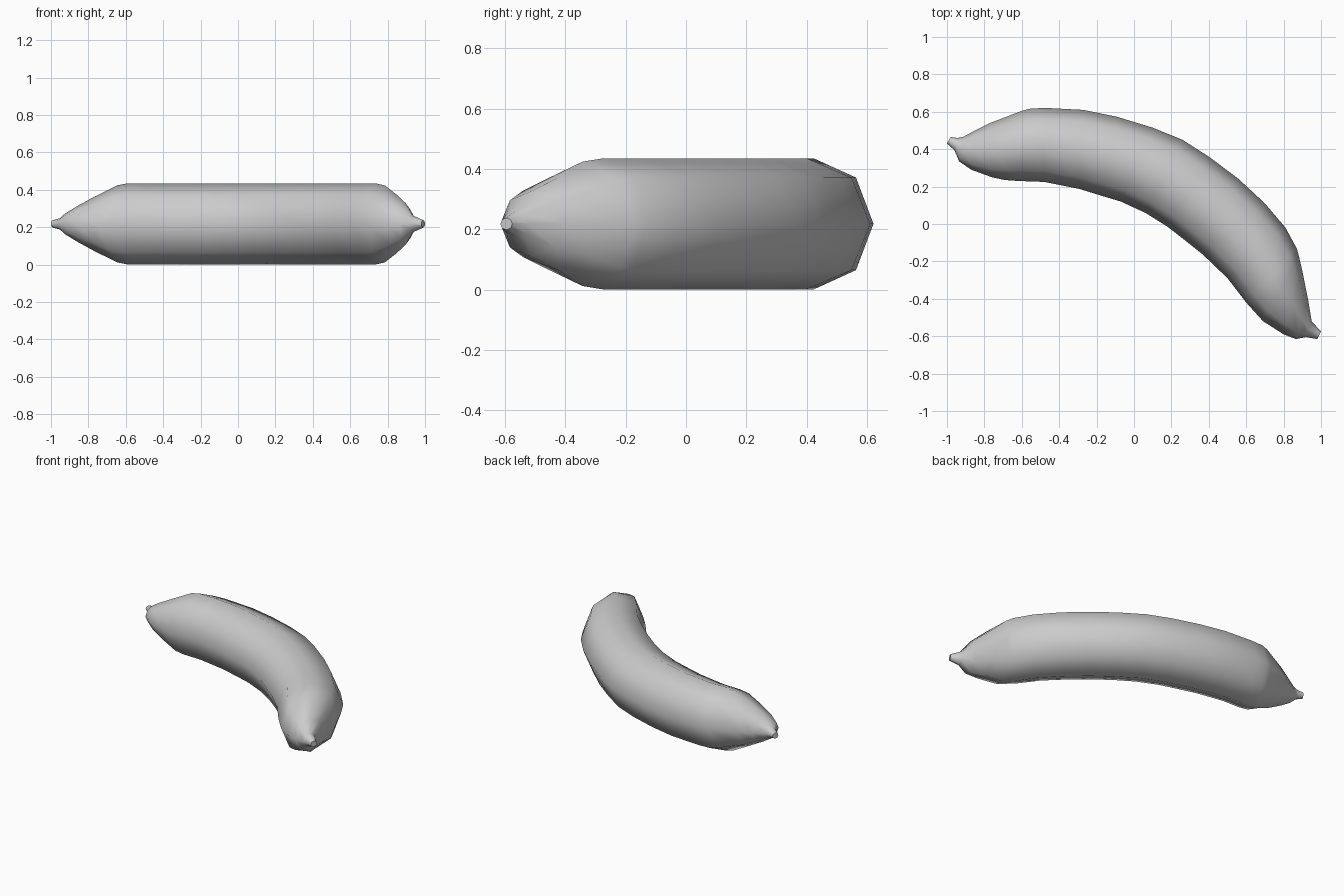
import bpy, bmesh, math
from mathutils import Vector

cube = bpy.data.objects.get("Cube")
if cube:
    bpy.data.objects.remove(cube, do_unlink=True)

SIDES = 8
MID_Z = 0.218

# Peel material
peel = bpy.data.materials.new("plain grey")
peel.use_nodes = True
grey = (0.6, 0.6, 0.6, 1)
peel.diffuse_color = grey
peel.node_tree.nodes["Principled BSDF"].inputs["Base Color"].default_value = grey

# Cross-sections: outer x, y, inner x, y, half height
FULL = 0.217
sections = [
    (-.98, .465, -1.0, .43, .02), (-.945, .46, -.96, .395, .03),
    (-.915, .465, -.935, .335, .055), (-.85, .50, -.87, .29, .095),
    (-.77, .54, -.76, .25, .147), (-.60, .605, -.69, .235, .206),
    (-.56, .616, -.62, .23, FULL), (-.48, .621, -.48, .225, FULL),
    (-.27, .61, -.29, .187, FULL), (-.09, .573, -.17, .15, FULL),
    (.10, .515, -.07, .12, FULL), (.26, .45, .06, .06, FULL),
    (.40, .36, .18, -.015, FULL), (.56, .24, .27, -.085, FULL),
    (.70, .11, .37, -.165, FULL), (.81, -.02, .50, -.29, FULL),
    (.87, -.13, .60, -.42, FULL), (.88, -.165, .69, -.52, .206),
    (.90, -.25, .80, -.59, .155), (.93, -.40, .865, -.615, .11),
    (.95, -.52, .92, -.605, .045), (1.0, -.575, .98, -.615, .02),
]

# Curved fruit body with its stem and tip
bm = bmesh.new()
rings = []
for ox, oy, ix, iy, half in sections:
    outer, inner = Vector((ox, oy, MID_Z)), Vector((ix, iy, MID_Z))
    centre, side = (outer + inner) / 2, (outer - inner) / 2
    ring = []
    for k in range(SIDES):
        a = math.tau * k / SIDES
        up = Vector((0, 0, half * math.sin(a)))
        ring.append(bm.verts.new(centre + side * math.cos(a) + up))
    rings.append(ring)
for r, s in zip(rings, rings[1:]):
    for k in range(SIDES):
        n = (k + 1) % SIDES
        bm.faces.new((r[k], s[k], s[n], r[n]))
bm.faces.new(rings[0])
bm.faces.new(rings[-1])
bmesh.ops.recalc_face_normals(bm, faces=bm.faces)
mesh = bpy.data.meshes.new("banana")
bm.to_mesh(mesh)
bm.free()
mesh.materials.append(peel)
banana = bpy.data.objects.new("banana", mesh)
bpy.context.collection.objects.link(banana)
bpy.context.view_layer.objects.active = banana
banana.select_set(True)
bpy.ops.object.shade_smooth_by_angle(angle=math.radians(65))
